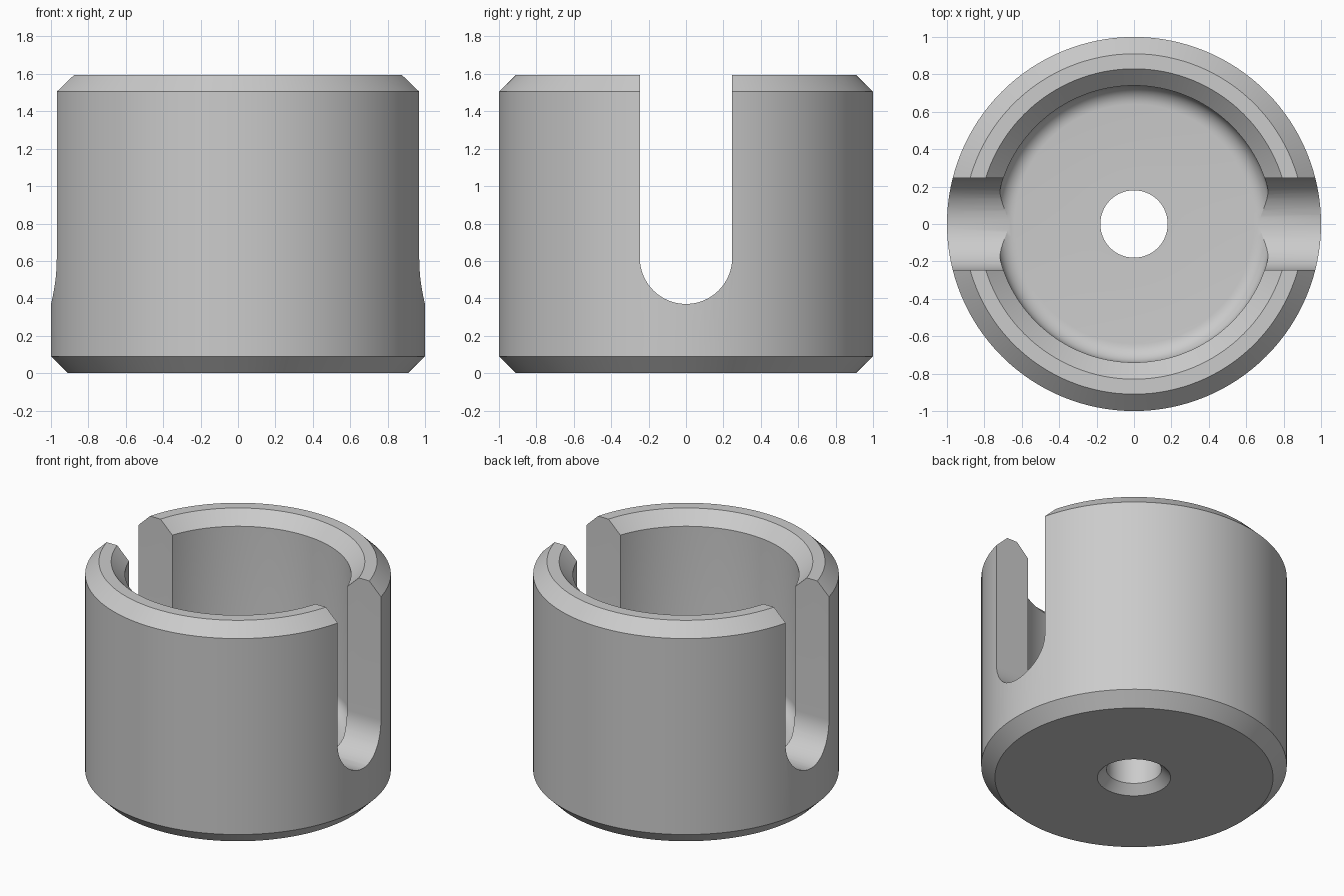
import bpy, bmesh, math
from mathutils import Matrix, Vector

if "Cube" in bpy.data.objects:
    bpy.data.objects.remove(bpy.data.objects["Cube"])

SEGMENTS = 128
HEIGHT = 1.595
FLOOR = 0.365      # height of the inner floor
FILLET = 0.10      # rounding between wall and floor
SLOT = 0.247       # half width of the side slots
SLOT_BOTTOM = 0.37


def add_object(name, bm):
    bmesh.ops.recalc_face_normals(bm, faces=bm.faces)
    mesh = bpy.data.meshes.new(name)
    bm.to_mesh(mesh)
    bm.free()
    obj = bpy.data.objects.new(name, mesh)
    bpy.context.collection.objects.link(obj)
    return obj


def lathe(name, profile):
    """Turn a closed (radius, z) profile around the z axis."""
    bm = bmesh.new()
    rings = []
    for i in range(SEGMENTS):
        turn = Matrix.Rotation(2 * math.pi * i / SEGMENTS, 3, 'Z')
        rings.append([bm.verts.new(turn @ Vector((r, 0, z))) for r, z in profile])
    n = len(profile)
    for i in range(SEGMENTS):
        a, b = rings[i], rings[(i + 1) % SEGMENTS]
        for j in range(n):
            k = (j + 1) % n
            bm.faces.new((a[j], b[j], b[k], a[k]))
    return add_object(name, bm)


# Cup: countersunk hole, chamfered rims, filleted inner floor
profile = [(0.18, 0.06), (0.24, 0), (0.91, 0), (1, 0.09), (1, HEIGHT - 0.09),
           (0.91, HEIGHT), (0.83, HEIGHT), (0.74, HEIGHT - 0.09)]
for i in range(9):
    a = math.pi / 2 * i / 8
    profile.append((0.74 - FILLET + FILLET * math.cos(a),
                    FLOOR + FILLET - FILLET * math.sin(a)))
profile.append((0.18, FLOOR))
cup = lathe("slotted_cup", profile)

# Slot cutter: round-bottomed bar through both side walls
bm = bmesh.new()
outline = [(SLOT, 2.0), (-SLOT, 2.0)]
for i in range(33):
    a = math.pi * i / 32
    outline.append((-SLOT * math.cos(a), SLOT_BOTTOM + SLOT - SLOT * math.sin(a)))
face = bm.faces.new([bm.verts.new((-1.3, y, z)) for y, z in outline])
ext = bmesh.ops.extrude_face_region(bm, geom=[face])
bmesh.ops.translate(bm, vec=(2.6, 0, 0),
                    verts=[v for v in ext["geom"] if isinstance(v, bmesh.types.BMVert)])
cutter = add_object("slot_cutter", bm)
cutter.hide_render = True

# Cut the slots and apply
cut = cup.modifiers.new("slots", 'BOOLEAN')
cut.operation = 'DIFFERENCE'
cut.solver = 'EXACT'
cut.object = cutter
bpy.context.view_layer.objects.active = cup
cup.select_set(True)
bpy.ops.object.modifier_apply(modifier=cut.name)
bpy.data.objects.remove(cutter)

# Smooth shading and single grey colour
bpy.ops.object.shade_smooth_by_angle(angle=math.radians(25))
grey = bpy.data.materials.new("grey")
grey.diffuse_color = (0.6, 0.6, 0.6, 1)
grey.use_nodes = True
grey.node_tree.nodes["Principled BSDF"].inputs["Base Color"].default_value = grey.diffuse_color
cup.data.materials.clear()
cup.data.materials.append(grey)
